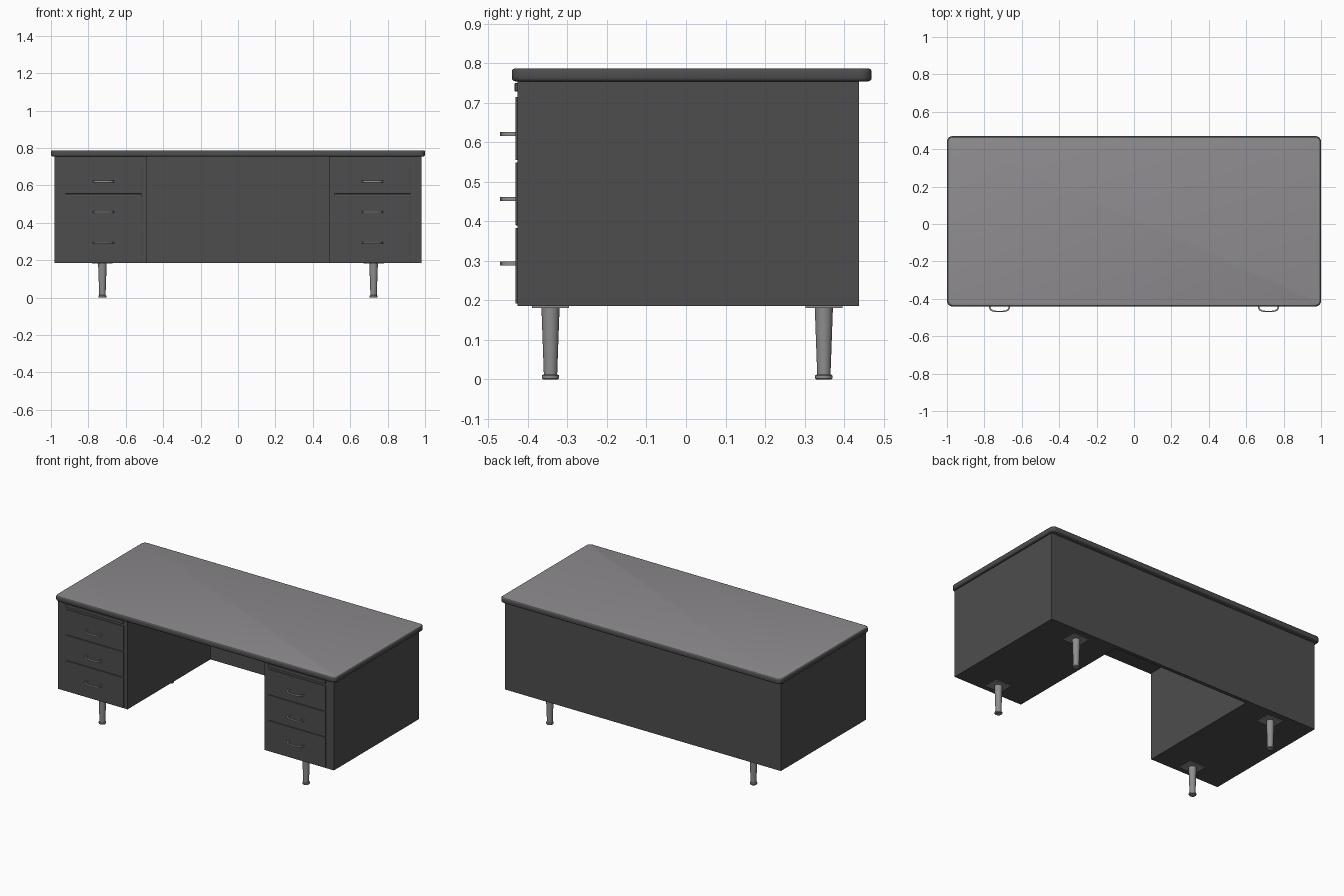
import bpy, bmesh, math
from mathutils import Vector

if "Cube" in bpy.data.objects:
    bpy.data.objects.remove(bpy.data.objects["Cube"])


def material(name, rgb):
    m = bpy.data.materials.new(name)
    m.diffuse_color = (*rgb, 1)
    m.use_nodes = True
    m.node_tree.nodes["Principled BSDF"].inputs["Base Color"].default_value = m.diffuse_color
    return m


BODY = material("charcoal paint", (0.075, 0.075, 0.075))
TOP = material("grey laminate", (0.27, 0.26, 0.27))
METAL = material("brushed metal", (0.27, 0.27, 0.27))


def finish(bm, name, mats, smooth=False):
    bmesh.ops.recalc_face_normals(bm, faces=bm.faces)
    me = bpy.data.meshes.new(name)
    bm.to_mesh(me)
    bm.free()
    ob = bpy.data.objects.new(name, me)
    bpy.context.collection.objects.link(ob)
    for m in mats:
        me.materials.append(m)
    if smooth:
        bpy.ops.object.select_all(action='DESELECT')
        ob.select_set(True)
        bpy.context.view_layer.objects.active = ob
        bpy.ops.object.shade_smooth_by_angle(angle=math.radians(35))
    return ob


def box(name, x, y, z, mat, bevel=0):
    bm = bmesh.new()
    bmesh.ops.create_cube(bm, size=1)
    for v in bm.verts:
        v.co = Vector([(a + b) / 2 + c * (b - a) for (a, b), c in zip((x, y, z), v.co)])
    if bevel:
        bmesh.ops.bevel(bm, geom=bm.edges[:], offset=bevel, segments=2, profile=0.5, affect='EDGES')
    return finish(bm, name, [mat])


def lathe(name, profile, cx, cy, mat, n=24):
    bm = bmesh.new()
    rings = [[bm.verts.new((cx + r * math.cos(2 * math.pi * i / n),
                            cy + r * math.sin(2 * math.pi * i / n), z)) for i in range(n)]
             for r, z in profile]
    for a, b in zip(rings, rings[1:]):
        for i in range(n):
            bm.faces.new((a[i], a[(i + 1) % n], b[(i + 1) % n], b[i]))
    bm.faces.new(rings[0])
    bm.faces.new(rings[-1])
    return finish(bm, name, [mat], True)


# desk top: rounded corners, rounded dark rim, grey writing surface
bm = bmesh.new()
bmesh.ops.create_cube(bm, size=1)
for v in bm.verts:
    v.co = Vector((v.co.x * 2, 0.0145 + v.co.y * 0.911, 0.771 + v.co.z * 0.033))
upright = [e for e in bm.edges if abs(e.verts[0].co.z - e.verts[1].co.z) > 0.01]
bmesh.ops.bevel(bm, geom=upright, offset=0.03, segments=6, profile=0.5, affect='EDGES')
rim = [e for e in bm.edges if abs(e.verts[0].co.z - e.verts[1].co.z) < 0.001]
bmesh.ops.bevel(bm, geom=rim, offset=0.009, segments=3, profile=0.5, affect='EDGES')
bm.normal_update()
for f in bm.faces:
    f.material_index = 1 if f.normal.z > 0.99 else 0
finish(bm, "desk_top", [BODY, TOP], True)

# modesty panel across the back
box("back_panel", (-0.982, 0.982), (0.415, 0.438), (0.186, 0.756), BODY)

handle_z = (0.621, 0.457, 0.293)
drawer_z = ((0.555, 0.715), (0.39, 0.549), (0.192, 0.384))
for s, side in ((-1, "left"), (1, "right")):
    def span(a, b):
        return tuple(sorted((s * a, s * b)))

    # pedestal with its raised drawer fronts and writing slide
    box(side + "_pedestal", span(0.487, 0.982), (-0.427, 0.416), (0.186, 0.756), BODY)
    box(side + "_writing_slide", span(0.515, 0.925), (-0.434, -0.42), (0.729, 0.75), BODY, 0.002)
    for i, (z, hz) in enumerate(zip(drawer_z, handle_z)):
        box(f"{side}_drawer_{i + 1}", span(0.514, 0.925), (-0.432, -0.42), z, BODY, 0.002)

        # bowed strip handle, swept as a flat U in plan
        path = [(-0.055, -0.43), (-0.055, -0.452), (-0.05, -0.461), (-0.038, -0.468), (-0.02, -0.471),
                (0.02, -0.471), (0.038, -0.468), (0.05, -0.461), (0.055, -0.452), (0.055, -0.43)]
        inner = [(x * 0.87, -0.43 + (y + 0.43) * 0.83) for x, y in path]
        bm = bmesh.new()
        rows = [[bm.verts.new((s * 0.719 + x, y, h)) for x, y in p]
                for p, h in ((path, hz - 0.005), (path, hz + 0.005),
                             (inner, hz + 0.005), (inner, hz - 0.005))]
        for a, b in zip(rows, rows[1:] + rows[:1]):
            for k in range(len(path) - 1):
                bm.faces.new((a[k], a[k + 1], b[k + 1], b[k]))
        for k in (0, -1):
            bm.faces.new([r[k] for r in rows])
        finish(bm, f"{side}_handle_{i + 1}", [METAL], True)

    # tapered legs with foot glide and mounting plate
    for y, end in ((-0.343, "front"), (0.349, "back")):
        lathe(f"{end}_{side}_leg",
              [(0.019, 0), (0.022, 0.003), (0.022, 0.010), (0.017, 0.013), (0.017, 0.016),
               (0.023, 0.183)], s * 0.725, y, METAL)
        box(f"{end}_{side}_leg_plate", (s * 0.725 - 0.055, s * 0.725 + 0.055),
            (y - 0.047, y + 0.047), (0.181, 0.187), METAL)
